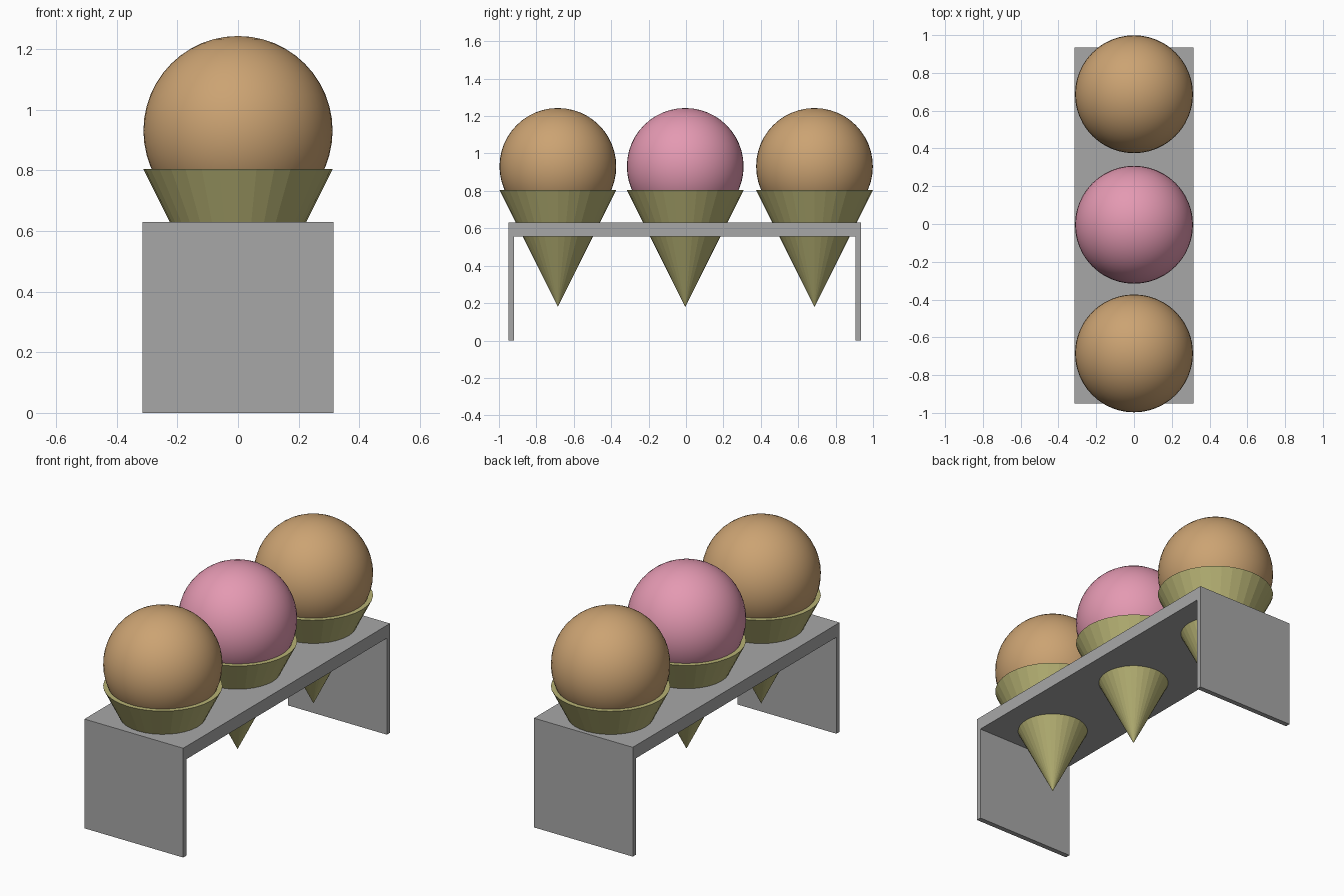
import bpy, bmesh, math

if "Cube" in bpy.data.objects:
    bpy.data.objects.remove(bpy.data.objects["Cube"])


def material(name, rgb):
    m = bpy.data.materials.new(name)
    m.diffuse_color = (*rgb, 1)
    m.use_nodes = True
    m.node_tree.nodes["Principled BSDF"].inputs["Base Color"].default_value = m.diffuse_color
    return m


GREY = material("stand grey", (0.39, 0.39, 0.39))
WAFER = material("wafer olive", (0.47, 0.445, 0.175))
CARAMEL = material("caramel brown", (0.60, 0.366, 0.17))
PINK = material("strawberry pink", (0.776, 0.319, 0.445))


def add_object(name, bm, mat, smooth=False):
    bmesh.ops.recalc_face_normals(bm, faces=bm.faces)
    for f in bm.faces:
        f.smooth = smooth
    mesh = bpy.data.meshes.new(name)
    bm.to_mesh(mesh)
    bm.free()
    mesh.materials.append(mat)
    ob = bpy.data.objects.new(name, mesh)
    bpy.context.collection.objects.link(ob)
    return ob


# Stand: bridge-shaped side profile extruded across x
W, Y0, Y1, TOP, UNDER, T = 0.315, -0.949, 0.935, 0.63, 0.556, 0.029
profile = [(Y0, 0), (Y0 + T, 0), (Y0 + T, UNDER), (Y1 - T, UNDER),
           (Y1 - T, 0), (Y1, 0), (Y1, TOP), (Y0, TOP)]
bm = bmesh.new()
face = bm.faces.new([bm.verts.new((-W, y, z)) for y, z in profile])
side = bmesh.ops.extrude_face_region(bm, geom=[face])
bmesh.ops.translate(bm, vec=(2 * W, 0, 0),
                    verts=[g for g in side["geom"] if isinstance(g, bmesh.types.BMVert)])
add_object("stand", bm, GREY)

# Three cones, point down, each with a round scoop
R, TIP, RIM, SCOOP_Z = 0.312, 0.18, 0.804, 0.931
for label, y, flavour in (("front", -0.685, CARAMEL),
                          ("middle", -0.004, PINK),
                          ("back", 0.687, CARAMEL)):
    bm = bmesh.new()
    bmesh.ops.create_cone(bm, cap_ends=True, segments=32,
                          radius1=0, radius2=R, depth=RIM - TIP)
    bmesh.ops.remove_doubles(bm, verts=bm.verts, dist=1e-5)
    cone = add_object(label + "_cone", bm, WAFER)
    cone.location = (0, y, (RIM + TIP) / 2)

    bm = bmesh.new()
    bmesh.ops.create_uvsphere(bm, u_segments=48, v_segments=24, radius=R)
    scoop = add_object(label + "_scoop", bm, flavour, smooth=True)
    scoop.location = (0, y, SCOOP_Z)
